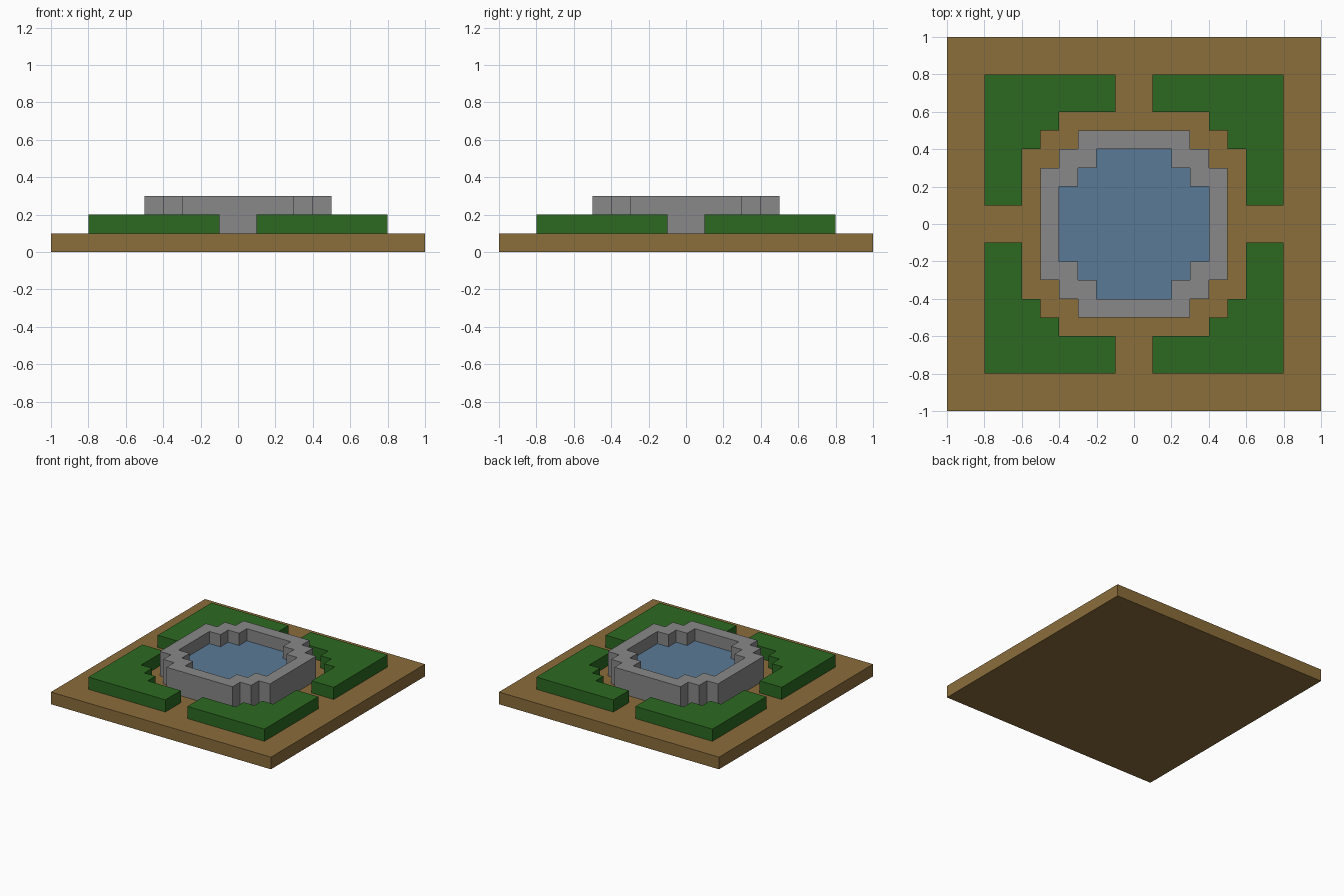
import bpy
import bmesh
from mathutils import Vector

if "Cube" in bpy.data.objects:
    bpy.data.objects.remove(bpy.data.objects["Cube"])


def linear(c):
    c /= 255
    return c / 12.92 if c <= 0.04045 else ((c + 0.055) / 1.055) ** 2.4


def material(name, r, g, b):
    m = bpy.data.materials.new(name)
    m.diffuse_color = (linear(r), linear(g), linear(b), 1)
    m.use_nodes = True
    m.node_tree.nodes["Principled BSDF"].inputs["Base Color"].default_value = m.diffuse_color
    return m


earth = material("earth_brown", 139, 109, 59)
leaf = material("hedge_green", 44, 105, 33)
stone = material("stone_grey", 136, 136, 136)
blue = material("water_blue", 90, 122, 150)


def finish(name, bm, mat):
    bmesh.ops.recalc_face_normals(bm, faces=bm.faces)
    mesh = bpy.data.meshes.new(name)
    bm.to_mesh(mesh)
    bm.free()
    mesh.materials.append(mat)
    bpy.context.collection.objects.link(bpy.data.objects.new(name, mesh))


def turned(points, quarter):
    """Rotate 2D points by quarter turns about the centre."""
    for _ in range(quarter):
        points = [(-y, x) for x, y in points]
    return points


def all_round(points):
    """Repeat one corner's outline on all four corners."""
    return [p for q in range(4) for p in turned(points, q)]


def prism(name, outline, z0, z1, mat):
    bm = bmesh.new()
    base = bm.faces.new([bm.verts.new((x, y, z0)) for x, y in outline])
    top = bmesh.ops.extrude_face_region(bm, geom=[base], use_keep_orig=True)
    bmesh.ops.translate(bm, vec=Vector((0, 0, z1 - z0)),
                        verts=[v for v in top["geom"] if isinstance(v, bmesh.types.BMVert)])
    finish(name, bm, mat)


def ring(name, outer, inner, z0, z1, mat):
    bm = bmesh.new()
    # loops of the cross-section: outer bottom, outer top, inner top, inner bottom
    loops = [[bm.verts.new((x, y, z)) for x, y in pts]
             for pts, z in ((outer, z0), (outer, z1), (inner, z1), (inner, z0))]
    n = len(outer)
    for k in range(4):
        a, b = loops[k], loops[(k + 1) % 4]
        for i in range(n):
            j = (i + 1) % n
            bm.faces.new((a[i], a[j], b[j], b[i]))
    finish(name, bm, mat)


# Ground slab
prism("ground_slab", all_round([(1, 1)]), 0, 0.1, earth)

# Stepped stone rim and the water it holds
rim_outer = all_round([(0.5, 0.3), (0.4, 0.3), (0.4, 0.4), (0.3, 0.4), (0.3, 0.5)])
rim_inner = all_round([(0.4, 0.2), (0.3, 0.2), (0.3, 0.3), (0.2, 0.3), (0.2, 0.4)])
ring("stone_rim", rim_outer, rim_inner, 0.1, 0.3, stone)
prism("water", rim_inner, 0.1, 0.2, blue)

# Four corner hedges
hedge = [(0.8, 0.1), (0.8, 0.8), (0.1, 0.8), (0.1, 0.6), (0.4, 0.6),
         (0.4, 0.5), (0.5, 0.5), (0.5, 0.4), (0.6, 0.4), (0.6, 0.1)]
for q, corner in enumerate(("back_right", "back_left", "front_left", "front_right")):
    prism("hedge_" + corner, turned(hedge, q), 0.1, 0.2, leaf)
